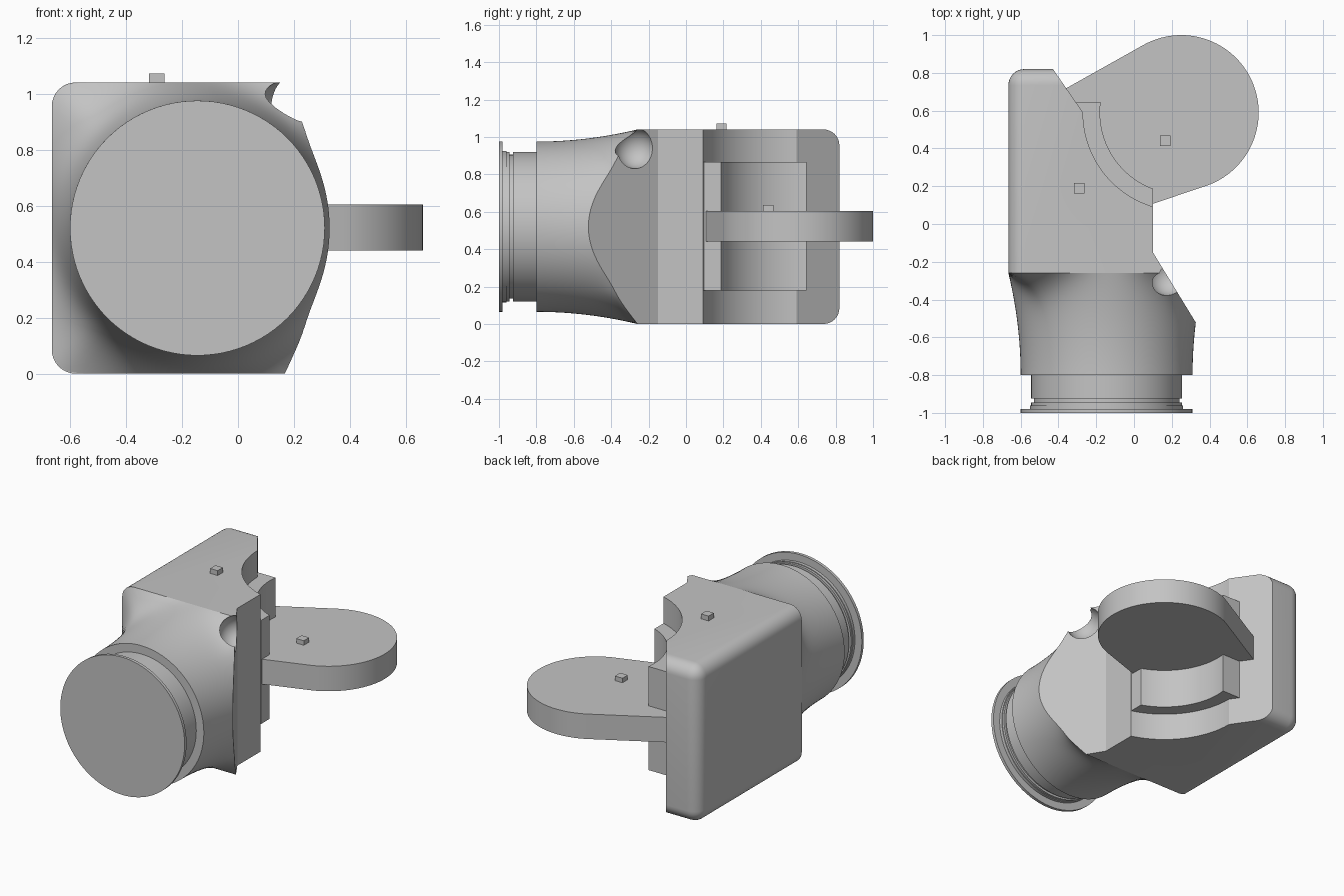
import bpy, bmesh
from math import sin, cos, pi, atan2
from mathutils import Vector

cube = bpy.data.objects.get("Cube")
if cube:
    bpy.data.objects.remove(cube, do_unlink=True)

grey = bpy.data.materials.new("plain grey")
grey.use_nodes = True
grey.diffuse_color = (0.55, 0.55, 0.55, 1)
grey.node_tree.nodes["Principled BSDF"].inputs["Base Color"].default_value = (0.55, 0.55, 0.55, 1)

HEIGHT = 1.04
MID_X, MID_Z = -0.145, 0.52        # axis of the round front
PIVOT = Vector((0.25, 0.59))       # axis of the flap and its pocket


def finish(name, bm):
    bmesh.ops.recalc_face_normals(bm, faces=bm.faces[:])
    mesh = bpy.data.meshes.new(name)
    bm.to_mesh(mesh)
    bm.free()
    mesh.materials.append(grey)
    obj = bpy.data.objects.new(name, mesh)
    bpy.context.collection.objects.link(obj)
    return obj


def activate(obj):
    bpy.ops.object.select_all(action='DESELECT')
    obj.select_set(True)
    bpy.context.view_layer.objects.active = obj


def prism(name, outline, z0, z1):
    bm = bmesh.new()
    face = bm.faces.new([bm.verts.new((p[0], p[1], z0)) for p in outline])
    top = bmesh.ops.extrude_face_region(bm, geom=[face])["geom"]
    bmesh.ops.translate(bm, vec=(0, 0, z1 - z0),
                        verts=[v for v in top if isinstance(v, bmesh.types.BMVert)])
    if not face.is_valid or len(bm.faces) < len(outline) + 2:
        bmesh.ops.holes_fill(bm, edges=bm.edges[:])
    return finish(name, bm)


def arc(radius, a0, a1, n):
    return [PIVOT + radius * Vector((cos(a0 + (a1 - a0) * i / n), sin(a0 + (a1 - a0) * i / n)))
            for i in range(n + 1)]


def tube(sections, n=96):
    """Skin rings along y; each section is (y, radius function of angle)."""
    bm = bmesh.new()
    rings = []
    for y, radius in sections:
        ring = []
        for i in range(n):
            a = 2 * pi * i / n
            r = radius(a)
            ring.append(bm.verts.new((MID_X + r * cos(a), y, MID_Z + r * sin(a))))
        rings.append(ring)
    for a, b in zip(rings, rings[1:]):
        for i in range(n):
            j = (i + 1) % n
            bm.faces.new((a[i], a[j], b[j], b[i]))
    bm.faces.new(rings[0])
    bm.faces.new(rings[-1])
    bmesh.ops.recalc_face_normals(bm, faces=bm.faces[:])
    return bm


def cut(obj, cutter):
    cutter.hide_render = True
    mod = obj.modifiers.new("cut", 'BOOLEAN')
    mod.operation = 'DIFFERENCE'
    mod.solver = 'EXACT'
    mod.object = cutter
    activate(obj)
    bpy.ops.object.modifier_apply(modifier=mod.name)


# Rounded housing: round the back edges and the long left edges
bm = bmesh.new()
bmesh.ops.create_cube(bm, size=1)
for v in bm.verts:
    v.co = (-0.665 if v.co.x < 0 else 0.4, -0.26 if v.co.y < 0 else 0.82,
            0 if v.co.z < 0 else HEIGHT)
soft = []
for e in bm.edges:
    c = (e.verts[0].co + e.verts[1].co) / 2
    if (c.y > 0.8 and c.x < 0.3) or (c.x < -0.6 and -0.2 < c.y < 0.8):
        soft.append(e)
bmesh.ops.bevel(bm, geom=soft, offset=0.085, segments=8, profile=0.5, affect='EDGES')
housing = finish("housing", bm)

# Pocket, side wall and slanted corner of the housing
side = [(-0.498, 0.92)] + arc(0.52, pi, pi + 1.279, 32) + [
    (0.1, -0.15), (0.222, -0.35), (0.8, -0.35), (0.8, 0.92)]
side_cutter = prism("side_cutter", side, -0.2, 1.3)
cut(housing, side_cutter)


# Neck blending from the square housing to a round front
def neck_radius(t):
    def radius(a):
        square = 0.52 / (abs(cos(a)) ** 14 + abs(sin(a)) ** 14) ** (1 / 14)
        return 0.455 + 0.065 * (1 - t) ** 2 + (square - 0.52) * (1 - t) ** 8
    return radius


steps = 24
bm = tube([(-0.26 - 0.54 * (i / steps) ** 1.3, neck_radius((i / steps) ** 1.3))
           for i in range(steps + 1)], 128)
sliced = bmesh.ops.bisect_plane(bm, geom=bm.verts[:] + bm.edges[:] + bm.faces[:],
                                plane_co=(0.1, -0.15, 0), plane_no=(0.36, 0.22, 0),
                                clear_outer=True)
bmesh.ops.holes_fill(bm, edges=[e for e in bm.edges if e.is_boundary])
neck = finish("neck", bm)

# Ball-shaped dimple across the slanted corner
bm = bmesh.new()
bmesh.ops.create_uvsphere(bm, u_segments=40, v_segments=24, radius=0.11)
bmesh.ops.translate(bm, verts=bm.verts[:], vec=(0.18, -0.27, 0.94))
dimple_cutter = finish("dimple_cutter", bm)
cut(housing, dimple_cutter)
cut(neck, dimple_cutter)
for helper in (side_cutter, dimple_cutter):
    bpy.data.objects.remove(helper, do_unlink=True)

# Stepped barrel and end disc
steps_yr = [(-0.78, 0.40), (-0.925, 0.40), (-0.925, 0.385), (-0.945, 0.385),
            (-0.945, 0.40), (-0.96, 0.40), (-0.96, 0.405), (-0.98, 0.405),
            (-0.98, 0.455), (-1.0, 0.455)]
barrel = finish("barrel", tube([(y, lambda a, r=r: r) for y, r in steps_yr]))

# Curved seat inside the pocket
seat = [(-0.4, 0.645)] + arc(0.43, pi - 0.128, pi + 1.214, 28) + [
    (0.1, 0.095), (0.05, 0.05), (-0.4, 0.05)]
pocket_seat = prism("pocket_seat", seat, 0.18, 0.865)

# Teardrop flap
flap = prism("flap", arc(0.41, -1.255, 2.085, 64) + [(-0.41, 0.69), (-0.1, 0.04)], 0.44, 0.605)


# Small pegs on the housing and the flap
def peg(name, x, y, z, top):
    h = 0.0275
    return prism(name, [(x - h, y - h), (x + h, y - h), (x + h, y + h), (x - h, y + h)], z, top)


pegs = [peg("housing_peg", -0.29, 0.19, 1.0, 1.072), peg("flap_peg", 0.165, 0.44, 0.58, 0.635)]

# Smooth the curved faces and keep the hard edges
for obj in [housing, neck, barrel, pocket_seat, flap] + pegs:
    activate(obj)
    bpy.ops.object.shade_smooth_by_angle(angle=0.5)
